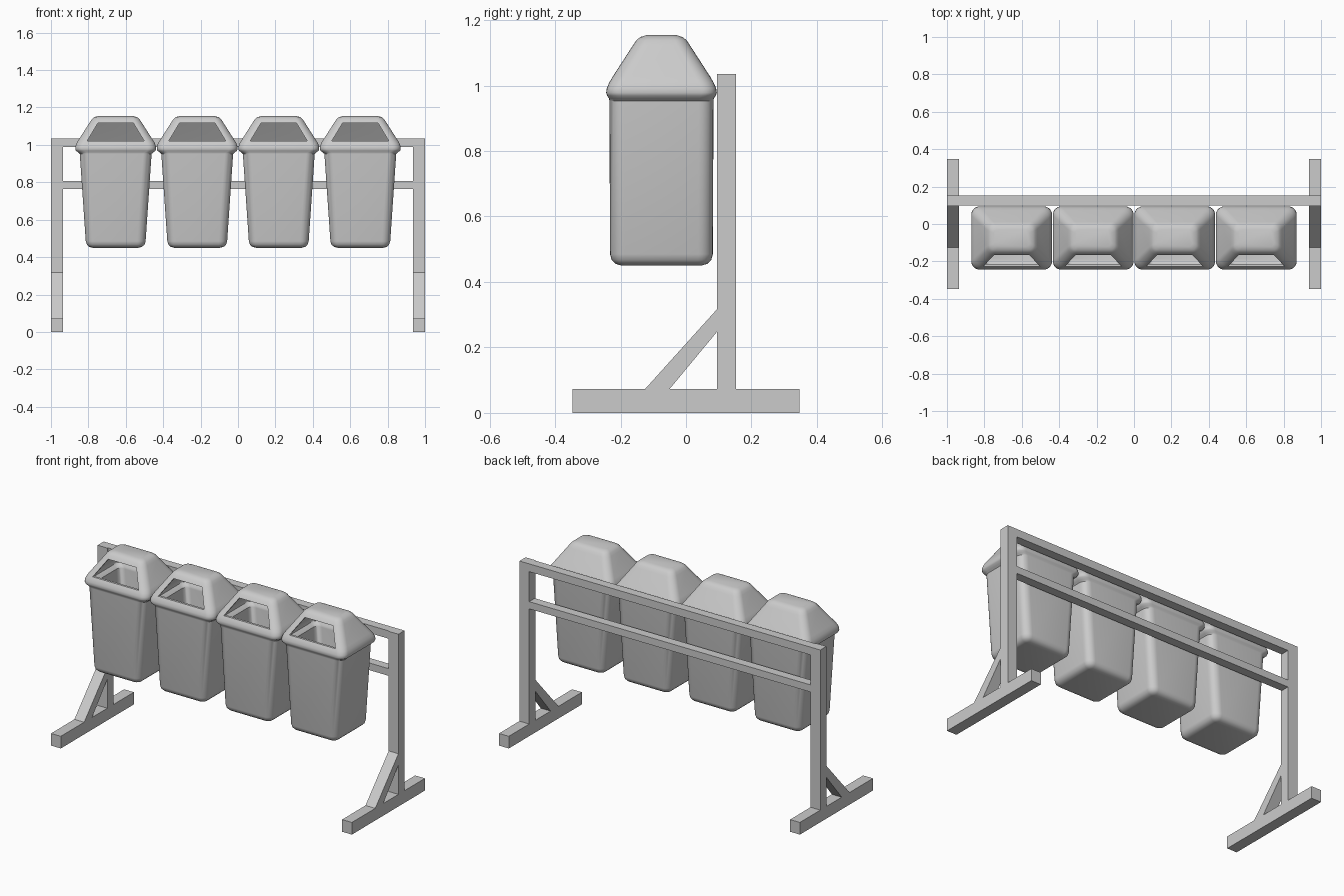
import bpy, bmesh, math

if "Cube" in bpy.data.objects:
    bpy.data.objects.remove(bpy.data.objects["Cube"])


def finish(name, bm):
    bmesh.ops.recalc_face_normals(bm, faces=bm.faces)
    me = bpy.data.meshes.new(name)
    bm.to_mesh(me)
    bm.free()
    ob = bpy.data.objects.new(name, me)
    bpy.context.collection.objects.link(ob)
    return ob


def loft(name, rings):
    """Closed skin through rings of points, capped at both ends."""
    bm = bmesh.new()
    loops = [[bm.verts.new(p) for p in ring] for ring in rings]
    n = len(loops[0])
    for a, b in zip(loops, loops[1:]):
        for i in range(n):
            j = (i + 1) % n
            bm.faces.new((a[i], a[j], b[j], b[i]))
    bm.faces.new(loops[0])
    bm.faces.new(loops[-1])
    return finish(name, bm)


def box(name, x0, x1, y0, y1, z0, z1):
    return loft(name, [[(x0, y0, z), (x1, y0, z), (x1, y1, z), (x0, y1, z)]
                       for z in (z0, z1)])


def rounded_rect(hx, hy, r, z, seg=6):
    pts = []
    for k, (sx, sy) in enumerate(((1, 1), (-1, 1), (-1, -1), (1, -1))):
        for i in range(seg + 1):
            a = math.pi / 2 * (k + i / seg)
            pts.append((sx * (hx - r) + r * math.cos(a),
                        sy * (hy - r) + r * math.sin(a), z))
    return pts


# End stands: foot, post and diagonal brace on each side
for side, x0, x1 in (("left", -1.0, -0.935), ("right", 0.935, 1.0)):
    box(side + "_foot", x0, x1, -0.347, 0.347, 0, 0.073)
    box(side + "_post", x0, x1, 0.095, 0.153, 0.073, 1.035)
    brace = ((-0.125, 0.073), (-0.05, 0.073), (0.095, 0.248), (0.095, 0.317))
    loft(side + "_brace", [[(x, y, z) for y, z in brace] for x in (x0, x1)])

# Rails between the posts
box("top_rail", -0.935, 0.935, 0.1, 0.153, 0.988, 1.035)
box("lower_rail", -0.935, 0.935, 0.1, 0.153, 0.765, 0.808)

# Bin skin: half width, half depth, corner radius, height
profile = [
    (.123, .121, .012, .450), (.141, .139, .028, .4547),
    (.154, .152, .040, .467), (.160, .157, .045, .485),
    (.192, .159, .045, .952), (.201, .160, .045, .960),
    (.213, .166, .045, .969), (.216, .169, .045, .978),
    (.215, .167, .045, .992), (.209, .159, .045, 1.010),
    (.198, .149, .045, 1.027), (.137, .087, .040, 1.123),
    (.127, .077, .036, 1.138), (.115, .065, .030, 1.148),
    (.095, .046, .020, 1.154),
]
master = loft("bin_master", [rounded_rect(*p) for p in profile])
shell = master.modifiers.new("wall", 'SOLIDIFY')
shell.thickness = 0.012
shell.offset = -1

# Trapezoid opening in the front of the lid
hole = ((-.153, 1.02), (.153, 1.02), (.094, 1.118), (-.094, 1.118))
cutter = loft("opening_cutter", [[(x, y, z) for x, z in hole] for y in (-.3, -.03)])
cutter.hide_render = True
cut = master.modifiers.new("opening", 'BOOLEAN')
cut.operation = 'DIFFERENCE'
cut.solver = 'EXACT'
cut.object = cutter
bpy.context.view_layer.update()
dg = bpy.context.evaluated_depsgraph_get()
bin_mesh = bpy.data.meshes.new_from_object(master.evaluated_get(dg))
bpy.data.objects.remove(master)
bpy.data.objects.remove(cutter)

# Four hanging bins
bpy.ops.object.select_all(action='DESELECT')
for i in range(4):
    ob = bpy.data.objects.new(f"waste_bin_{i + 1}", bin_mesh)
    bpy.context.collection.objects.link(ob)
    ob.location = ((i - 1.5) * 0.436, -0.075, 0)
    if i == 0:
        ob.select_set(True)
        bpy.context.view_layer.objects.active = ob
        bpy.ops.object.shade_smooth_by_angle(angle=math.radians(35))
